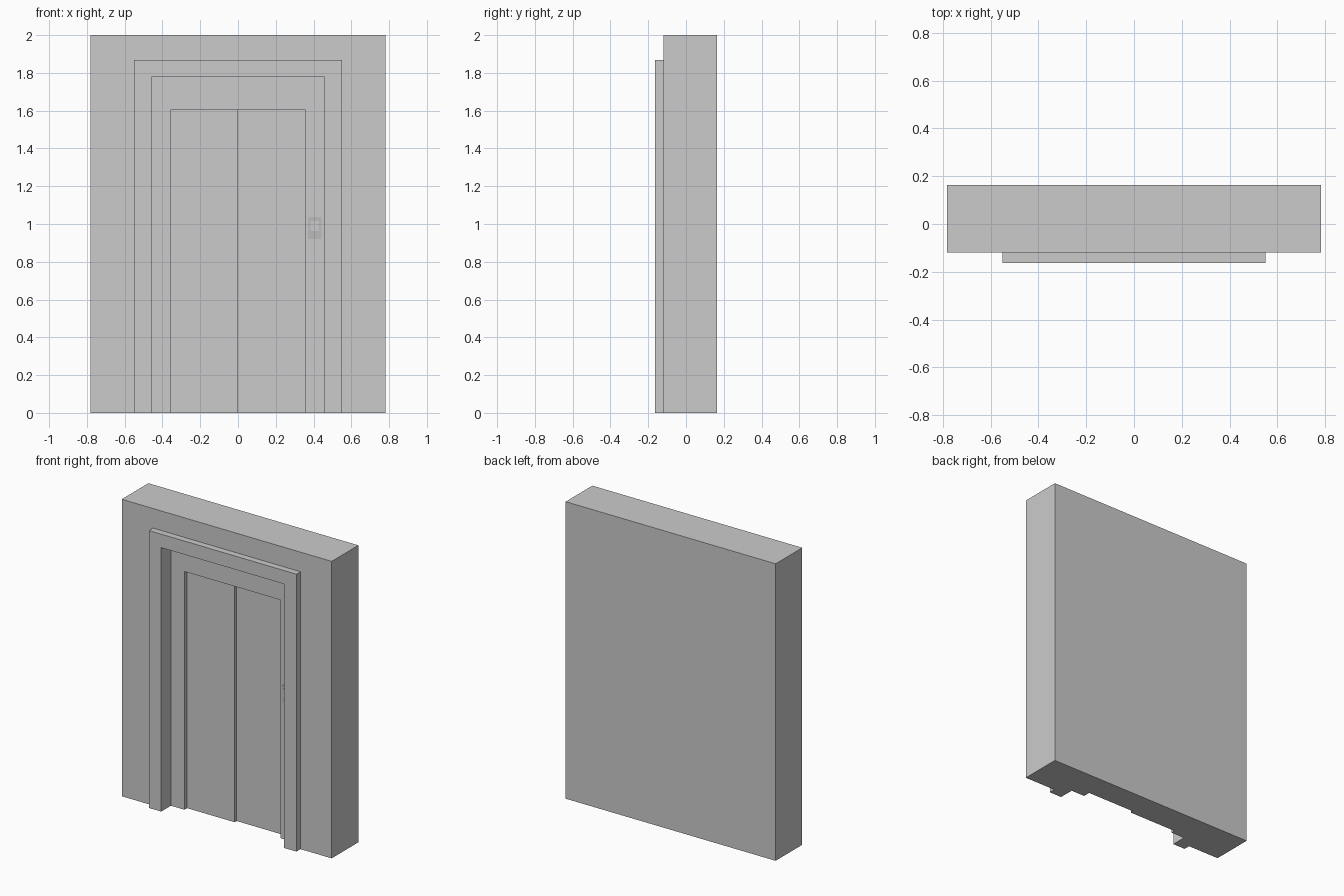
import bpy
import bmesh

if "Cube" in bpy.data.objects:
    bpy.data.objects.remove(bpy.data.objects["Cube"])


def extrude_profile(name, profile, y0, y1, color=None):
    """Solid made from an (x, z) outline extruded from y0 to y1."""
    bm = bmesh.new()
    face = bm.faces.new([bm.verts.new((x, y0, z)) for x, z in profile])
    new = bmesh.ops.extrude_face_region(bm, geom=[face])["geom"]
    verts = [v for v in new if isinstance(v, bmesh.types.BMVert)]
    bmesh.ops.translate(bm, verts=verts, vec=(0, y1 - y0, 0))
    bmesh.ops.recalc_face_normals(bm, faces=bm.faces)
    mesh = bpy.data.meshes.new(name)
    bm.to_mesh(mesh)
    bm.free()
    obj = bpy.data.objects.new(name, mesh)
    bpy.context.collection.objects.link(obj)
    if color:
        mat = bpy.data.materials.new(name + "_material")
        mat.diffuse_color = (*color, 1)
        mat.use_nodes = True
        mat.node_tree.nodes["Principled BSDF"].inputs["Base Color"].default_value = mat.diffuse_color
        mesh.materials.append(mat)
    return obj


def box(name, x0, x1, y0, y1, z0, z1, color=None):
    return extrude_profile(name, [(x0, z0), (x1, z0), (x1, z1), (x0, z1)], y0, y1, color)


def arch(name, outer, top, inner, inner_top, y0, y1):
    """Square-topped doorway surround, open at the floor."""
    return extrude_profile(name, [(-outer, 0), (-outer, top), (outer, top), (outer, 0),
                                  (inner, 0), (inner, inner_top),
                                  (-inner, inner_top), (-inner, 0)], y0, y1)


POCKET = 0.03  # depth of the doorway pocket in the wall

# Wall with a pocket for the doorway
wall = box("wall", -0.782, 0.782, -0.12, 0.163, 0, 2)
cutter = box("doorway_cutter", -0.55, 0.55, -0.3, POCKET, -0.1, 1.868)
cutter.hide_render = True
mod = wall.modifiers.new("doorway", 'BOOLEAN')
mod.object = cutter
mod.solver = 'EXACT'
bpy.context.view_layer.objects.active = wall
bpy.ops.object.modifier_apply(modifier=mod.name)
bpy.data.objects.remove(cutter)

# Protruding outer trim and recessed inner frame
arch("outer_trim", 0.55, 1.868, 0.458, 1.777, -0.163, POCKET)
arch("inner_frame", 0.458, 1.777, 0.357, 1.604, -0.06, POCKET)

# Sliding doors, the left one slightly in front of the right
box("left_door", -0.357, -0.002, -0.032, POCKET, 0, 1.604)
box("right_door", -0.002, 0.357, -0.011, POCKET, 0, 1.604)

# Call panel and button on the right of the inner frame
box("call_panel", 0.371, 0.442, -0.064, -0.06, 0.92, 1.036, (0.5, 0.5, 0.5))
box("call_button", 0.384, 0.43, -0.067, -0.064, 0.962, 1.016, (0.9, 0.9, 0.9))
